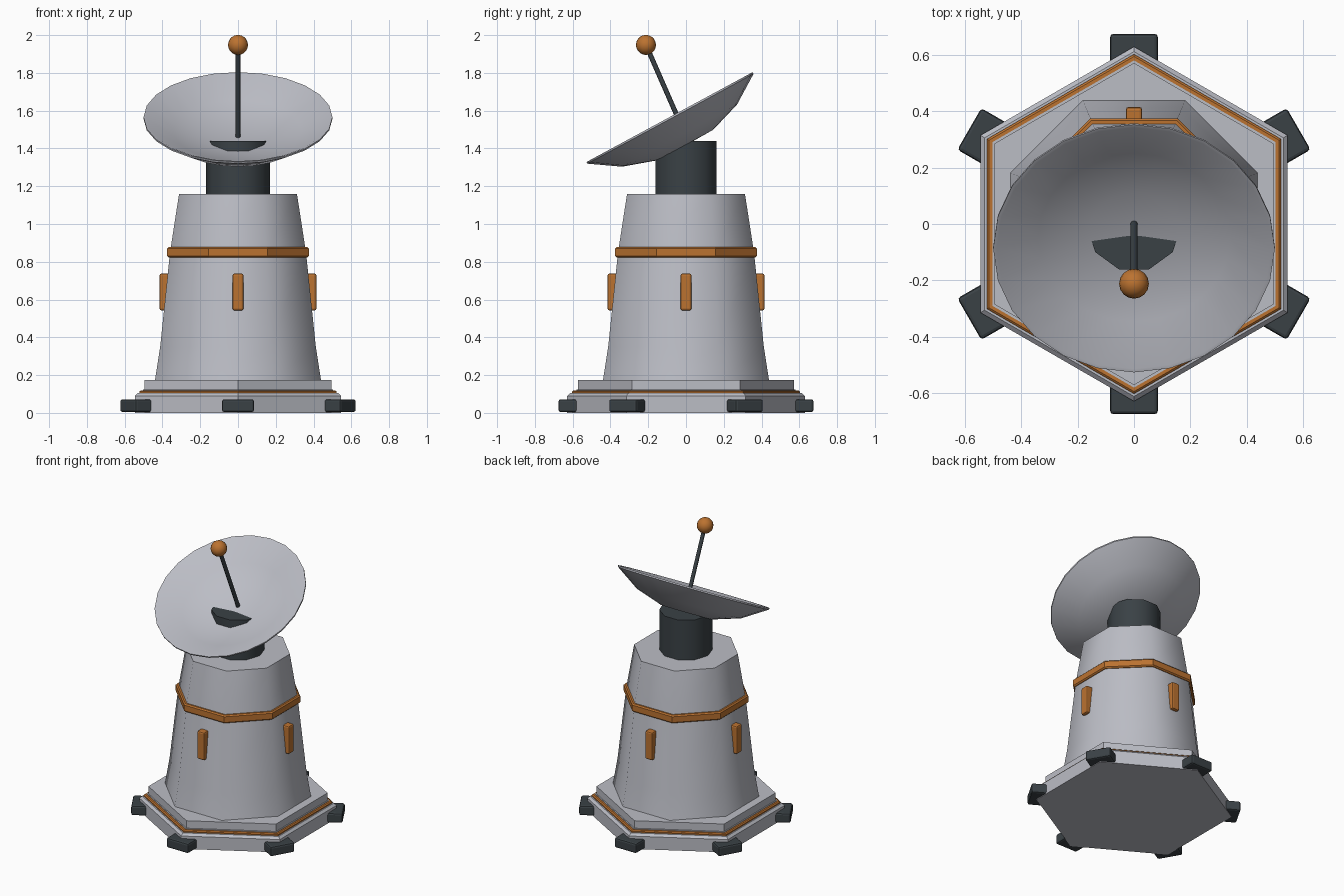
import bpy, bmesh, math
from mathutils import Vector

if "Cube" in bpy.data.objects:
    bpy.data.objects.remove(bpy.data.objects["Cube"])


def material(name, rgb):
    m = bpy.data.materials.new(name)
    m.diffuse_color = (*rgb, 1)
    m.use_nodes = True
    m.node_tree.nodes["Principled BSDF"].inputs["Base Color"].default_value = m.diffuse_color
    return m


GREY = material("pale_grey", (0.50, 0.51, 0.56))
ORANGE = material("burnt_orange", (0.50, 0.17, 0.03))
DARK = material("dark_slate", (0.042, 0.053, 0.06))


def finish(ob, mat, smooth=None, bevel=0):
    ob.data.materials.append(mat)
    if bevel:
        b = ob.modifiers.new("bevel", 'BEVEL')
        b.width, b.segments, b.limit_method = bevel, 2, 'ANGLE'
    if smooth:
        bpy.ops.object.select_all(action='DESELECT')
        ob.select_set(True)
        bpy.context.view_layer.objects.active = ob
        bpy.ops.object.shade_smooth_by_angle(angle=math.radians(smooth))
    return ob


def lathe(name, profile, sides, mat, start=0, closed=False, **kw):
    """Spin (radius, z) points around z; the ends are capped unless closed."""
    bm = bmesh.new()
    rings = []
    for r, z in profile:
        if r == 0:
            rings.append([bm.verts.new((0, 0, z))] * sides)
            continue
        angles = [math.radians(start) + math.tau * i / sides for i in range(sides)]
        rings.append([bm.verts.new((r * math.cos(a), r * math.sin(a), z)) for a in angles])
    pairs = list(zip(rings, rings[1:]))
    if closed:
        pairs.append((rings[-1], rings[0]))
    for lo, hi in pairs:
        for i in range(sides):
            j = (i + 1) % sides
            corners = list(dict.fromkeys([lo[i], lo[j], hi[j], hi[i]]))
            if len(corners) > 2:
                bm.faces.new(corners)
    if not closed:
        for ring in (rings[0], rings[-1]):
            if ring[0] is not ring[1]:
                bm.faces.new(ring)
    bmesh.ops.recalc_face_normals(bm, faces=bm.faces)
    me = bpy.data.meshes.new(name)
    bm.to_mesh(me)
    bm.free()
    ob = bpy.data.objects.new(name, me)
    bpy.context.collection.objects.link(ob)
    return finish(ob, mat, **kw)


def block(name, size, radius, z, angle, mat, bevel):
    """Bevelled box (radial, tangential, height) set at a polar position."""
    a = math.radians(angle)
    bpy.ops.mesh.primitive_cube_add(size=1)
    ob = bpy.context.object
    ob.name = name
    for v in ob.data.vertices:
        v.co = v.co * Vector(size)
    ob.location = (radius * math.cos(a), radius * math.sin(a), z)
    ob.rotation_euler.z = a
    return finish(ob, mat, bevel=bevel)


HEX = 1 / math.cos(math.pi / 6)      # flat distance to corner radius
OCT = 1 / math.cos(math.pi / 8)

# Stepped hexagonal base with an orange seam
lathe("base_plate", [(.545 * HEX, 0), (.545 * HEX, .09), (.53 * HEX, .105)], 6, GREY, 30)
lathe("base_seam", [(.522 * HEX, .10), (.522 * HEX, .113), (.515 * HEX, .119)], 6, ORANGE, 30)
lathe("base_step", [(.503 * HEX, .10), (.503 * HEX, .123), (.495 * HEX, .123),
                    (.495 * HEX, .175)], 6, GREY, 30)

# Feet at the six corners
for k in range(6):
    block("foot", (.17, .17, .068), .59, .038, 30 + 60 * k, DARK, .012)

# Tapered eight-sided tower
lathe("tower", [(r * OCT, z) for r, z in
                [(.44, .17), (.412, .35), (.36, .85), (.312, 1.16)]],
      8, GREY, 22.5, smooth=50)

# Band around the tower
lathe("tower_band", [(r * OCT, z) for r, z in
                     [(.34, .822), (.367, .822), (.375, .83), (.375, .87), (.367, .878), (.34, .878)]],
      8, ORANGE, 22.5, closed=True)

# Clips on four sides
for k in range(4):
    block("tower_clip", (.055, .058, .196), .388, .64, 90 * k, ORANGE, .01)

# Neck
lathe("neck", [(.17, 1.15), (.17, 1.44)], 10, DARK, smooth=40)

# Tilted dish: underside, rim, then inner bowl
dish = lathe("dish", [(0, -.168), (.17, -.165), (.345, -.108), (.50, -.006), (.50, .004),
                      (.487, .002), (.34, -.078), (.16, -.119), (0, -.13)],
             24, GREY, smooth=40)
dish.location = (0, -.085, 1.5625)
dish.rotation_euler.x = math.radians(28.4)

# Antenna mast and ball
foot, tip = Vector((0, .004, 1.455)), Vector((0, -.212, 1.948))
mast = lathe("antenna_mast", [(.013, 0), (.013, (tip - foot).length)], 8, DARK, smooth=50)
mast.location = foot
mast.rotation_euler = (tip - foot).to_track_quat('Z', 'Y').to_euler()

bpy.ops.mesh.primitive_uv_sphere_add(segments=16, ring_count=10, radius=.053, location=tip)
ball = bpy.context.object
ball.name = "antenna_ball"
finish(ball, ORANGE, smooth=60)
